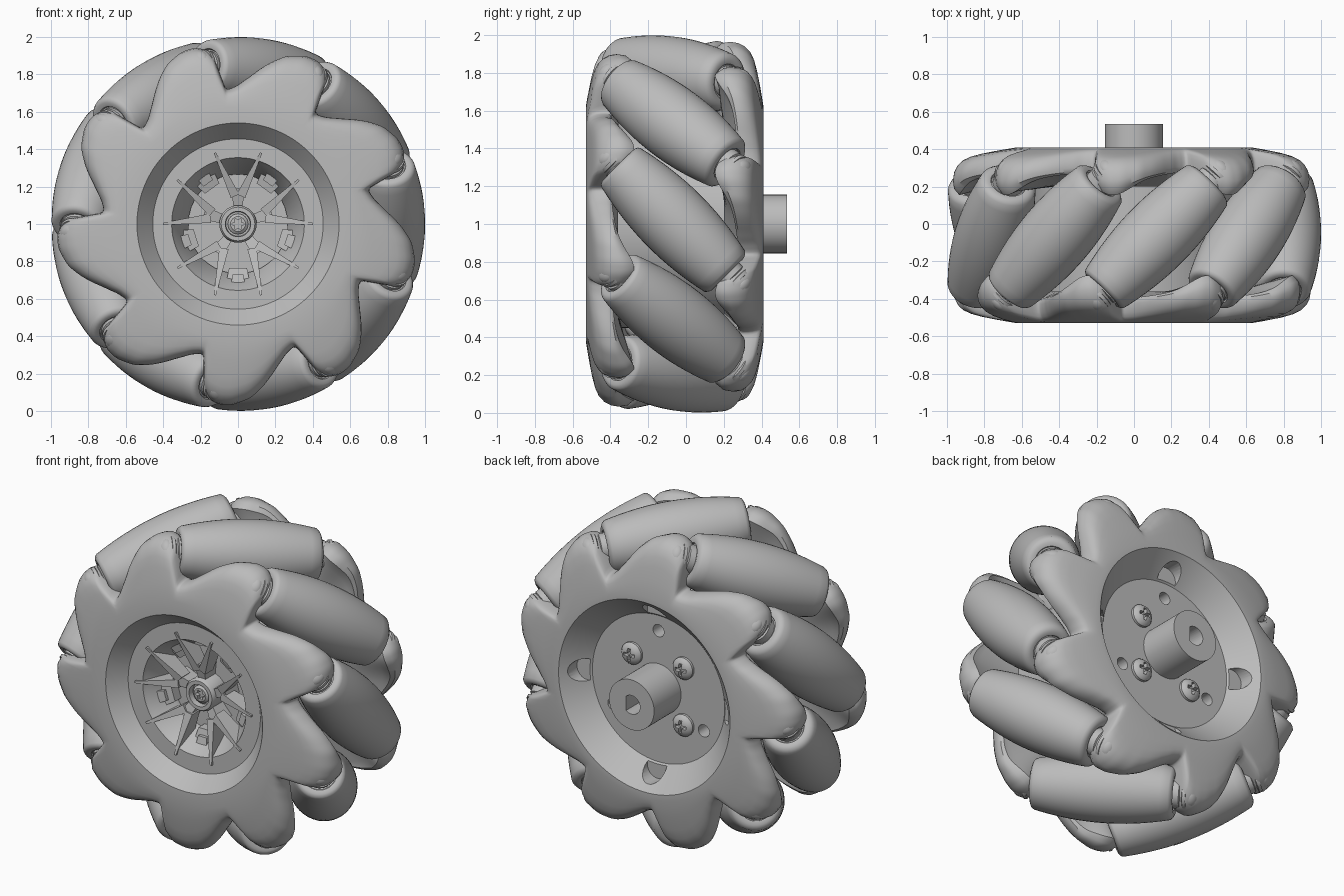
import bpy, bmesh, math
from math import sin, cos, pi, radians, sqrt, exp
from mathutils import Matrix, Vector

cube = bpy.data.objects.get("Cube")
if cube:
    bpy.data.objects.remove(cube)

mat = bpy.data.materials.new("plain_grey")
mat.use_nodes = True
GREY = (0.5, 0.5, 0.5, 1)
mat.diffuse_color = GREY
mat.node_tree.nodes["Principled BSDF"].inputs["Base Color"].default_value = GREY

COUNT, STEP = 9, 40
PHASE = 81            # angle of the first roller around the wheel
MID = -0.06           # y of the roller centres
RADIUS = 0.805        # wheel axis to roller axis
WHEEL = Vector((0, 0, 1))
AXLE = Vector((0, 1, 0))


def polar(r, deg, y):
    a = radians(deg)
    return Vector((r * cos(a), y, 1 + r * sin(a)))


def finish(name, bm, angle=35):
    bmesh.ops.remove_doubles(bm, verts=bm.verts, dist=1e-5)
    bmesh.ops.recalc_face_normals(bm, faces=bm.faces)
    me = bpy.data.meshes.new(name)
    bm.to_mesh(me)
    bm.free()
    me.materials.append(mat)
    me.shade_smooth()
    me.set_sharp_from_angle(angle=radians(angle))
    ob = bpy.data.objects.new(name, me)
    bpy.context.collection.objects.link(ob)
    return ob


def skin(name, rings, closed=False, angle=35):
    """Quads between successive rings of points."""
    bm = bmesh.new()
    vs = [[bm.verts.new(p) for p in ring] for ring in rings]
    pairs = list(zip(vs, vs[1:])) + ([(vs[-1], vs[0])] if closed else [])
    for a, b in pairs:
        n = len(a)
        for i in range(n):
            j = (i + 1) % n
            bm.faces.new((a[i], a[j], b[j], b[i]))
    return finish(name, bm, angle)


def lathe(name, profile, origin, axis, n=48):
    """Turn (radius, distance along axis) pairs about an axis."""
    m = Matrix.Translation(origin) @ axis.to_track_quat('Z', 'Y').to_matrix().to_4x4()
    turns = [2 * pi * i / n for i in range(n)]
    return skin(name, [[m @ Vector((r * cos(t), r * sin(t), s)) for t in turns]
                       for r, s in profile])


def prism(name, pts, y0, y1):
    """Extrude an outline of (x, z) points along y."""
    bm = bmesh.new()
    f = bm.faces.new([bm.verts.new((x, y0, z)) for x, z in pts])
    new = bmesh.ops.extrude_face_region(bm, geom=[f])["geom"]
    bmesh.ops.translate(bm, vec=(0, y1 - y0, 0),
                        verts=[v for v in new if isinstance(v, bmesh.types.BMVert)])
    return finish(name, bm)


def rod(name, r, y0, y1, origin):
    return lathe(name, [(0, y0), (r, y0), (r, y1), (0, y1)], origin, AXLE, 24)


def cut(target, cutter):
    cutter.hide_render = True
    mod = target.modifiers.new("cut", 'BOOLEAN')
    mod.operation, mod.solver, mod.object = 'DIFFERENCE', 'EXACT', cutter
    bpy.context.view_layer.objects.active = target
    bpy.ops.object.modifier_apply(modifier=mod.name)
    target.data.set_sharp_from_angle(angle=radians(35))
    bpy.data.objects.remove(cutter)


# Lobed outline of a side plate: (degrees past a lobe tip, radius)
LOBE = [(-11, .72), (-9.2, .728), (-8.3, .77), (-7.7, .88), (-5, .945), (-1, .97), (3, .968),
        (9, .933), (14, .875), (20, .795), (25, .742), (29, .72)]


def wrap(phi):
    return (phi + 11) % STEP - 11


def outline(phi):
    phi = wrap(phi)
    for (a, ra), (b, rb) in zip(LOBE, LOBE[1:]):
        if a <= phi <= b:
            return ra + (rb - ra) * (phi - a) / (b - a)
    return LOBE[0][1]


def soft_outline(phi):
    return sum(outline(phi + d) for d in (-1.2, -.6, 0, .6, 1.2)) / 5


def face_y(r):
    return -.53 + .17 * max(r - .625, 0)


def side_plate(name, opening, floor_y, inner_y, flip):
    degs = [i / 2 for i in range(720)]
    tip = PHASE + 24
    rings = [[polar(.455, d, floor_y) for d in degs],
             [polar(opening, d, -.53) for d in degs]]
    # outward along the face, round the edge, and back; fingers are thickest at the tip
    for f, drop, extra in ((0, 0, 0), (.3, 0, 0), (.55, .002, 0), (.72, .008, 0),
                           (.84, .02, 0), (.93, .04, .005), (.98, .062, .015), (1, .085, .035),
                           (.98, .105, .06), (.9, .118, .085), (.7, .12, .075)):
        ring = []
        for d in degs:
            r = .625 + (soft_outline(d - tip) - .625) * f
            bulge = exp(-(wrap(d - tip) / 8) ** 2)
            ring.append(polar(r, d, face_y(r) + drop + extra * bulge))
        rings.append(ring)
    rings.append([polar(.6, d, inner_y) for d in degs])
    rings.append([polar(.455, d, inner_y) for d in degs])
    if flip:  # half turn about the radial line through a roller
        c = Vector((0, MID, 1))
        m = (Matrix.Translation(c) @ Matrix.Rotation(pi, 4, polar(1, PHASE, 0) - WHEEL)
             @ Matrix.Translation(-c))
        rings = [[m @ p for p in ring] for ring in rings]
    return skin(name, rings, closed=True, angle=38)


# Side plates, with four scallops in the rear one
side_plate("front_plate", .54, -.43, -.36, False)
rear = side_plate("rear_plate", .59, -.39, -.32, True)
for k in range(4):
    cut(rear, rod("scallop_cutter", .07, .28, .6, polar(.485, 90 * k, 0)))

# Inner drum between the plates
lathe("drum", [(.55, -.4), (.55, .24), (.47, .24), (.47, -.4), (.55, -.4)], WHEEL, AXLE, 64)

# Barrel rollers with axles, collars and bearing sockets
FRONT_END, REAR_END = .4, -.375
barrel = []
for i in range(17):
    s = REAR_END + (FRONT_END - REAR_END) * i / 16
    barrel.append((1 - sqrt(RADIUS ** 2 + s * s / 2), s))
end = [(0, .008), (.092, .008), (.097, .018), (.12, .022), (.138, .014)]
barrel = ([(r, REAR_END - s) for r, s in end] + barrel
          + [(r, FRONT_END + s) for r, s in end[::-1]])
for k in range(COUNT):
    deg = PHASE + STEP * k
    a = radians(deg)
    centre = polar(RADIUS, deg, MID)
    axis = Vector((-sin(a), -1, cos(a))).normalized()
    lathe("roller_%d" % k, barrel, centre, axis, 40)
    lathe("roller_axle_%d" % k, [(0, -.48), (.06, -.48), (.06, .48), (0, .48)], centre, axis, 20)
    for side in (1, -1):
        lathe("roller_collar_%d" % k, [(0, .37), (.085, .37), (.085, .425), (.075, .43),
                                       (.075, .44), (.09, .446), (.09, .465), (0, .465)],
              centre, axis * side, 24)
        dome = [(.08 * sin(pi * j / 12), .485 - .055 * cos(pi * j / 12)) for j in range(13)]
        lathe("bearing_socket_%d" % k, dome, centre, axis * side, 24)

# Front hub dish
lathe("front_dish", [(.46, -.43), (.355, -.43), (.345, -.41), (.265, -.29), (.265, -.26),
                     (0, -.26)], WHEEL, AXLE, 64)


def bar(name, p, q, wp, wq, yp, yq, base):
    """Tapered bar between two (radius, degrees) points, its front sloping from yp to yq."""
    a, b = polar(*p, 0), polar(*q, 0)
    n = (b - a).normalized().cross(AXLE) / 2
    rings = []
    for c, w, y in ((a, wp, yp), (b, wq, yq)):
        rings.append([c + n * w * s + AXLE * d
                      for s, d in ((-1, y), (1, y), (1, base), (-1, base))])
    mids = [sum(r, Vector()) / 4 for r in rings]
    skin(name, [[mids[0]] * 4, *rings, [mids[1]] * 4])


# Five forked spokes and the blocks between them
for k in range(5):
    deg = 90 + 72 * k
    bar("spoke_stem", (.07, deg), (.19, deg), .045, .07, -.35, -.38, -.26)
    for s in (-1, 1):
        bar("spoke_fork", (.15, deg + 6 * s), (.4, deg + 18 * s), .05, .012, -.38, -.445, -.3)
    bar("window_block", (.235, deg + 36), (.345, deg + 36), .095, .14, -.32, -.35, -.25)
    bar("window_step", (.27, deg + 36), (.345, deg + 36), .06, .08, -.35, -.37, -.25)

# Front centre cap and its screw
lathe("centre_cap", [(.1, -.25), (.1, -.37), (.09, -.385), (.068, -.385), (.065, -.35),
                     (0, -.35)], WHEEL, AXLE, 32)
screw = lathe("centre_screw", [(0, -.33), (.055, -.33), (.055, -.362), (.04, -.374), (0, -.376)],
              WHEEL, AXLE, 32)
star = []
for j in range(36):
    t = 2 * pi * j / 36
    r = .026 + .007 * cos(6 * t)
    star.append((r * cos(t), 1 + r * sin(t)))
cut(screw, prism("star_cutter", star, -.4, -.35))

# Rear hub with boss, keyed bore and three holes
hub = lathe("rear_hub", [(0, .1), (.46, .1), (.46, .27), (.155, .27), (.155, .535), (0, .535)],
            WHEEL, AXLE, 64)
key = [(.058 * cos(radians(t)), 1 + .058 * sin(radians(t))) for t in range(50, 311, 10)]
cut(hub, prism("bore_cutter", key, .3, .6))
for k in range(3):
    cut(hub, rod("hole_cutter", .038, .17, .4, polar(.36, 90 + 120 * k, 0)))

# Four cross-slotted rear screws
for k in range(4):
    p = polar(.25, 45 + 90 * k, 0)
    head = lathe("rear_screw_%d" % k, [(0, .25), (.068, .25), (.068, .285), (.055, .302),
                                       (.03, .311), (0, .313)], p, AXLE, 24)
    for w, h in ((.038, .01), (.01, .038)):
        cut(head, prism("slot_cutter", [(p.x - w, p.z - h), (p.x + w, p.z - h),
                                        (p.x + w, p.z + h), (p.x - w, p.z + h)], .285, .35))
